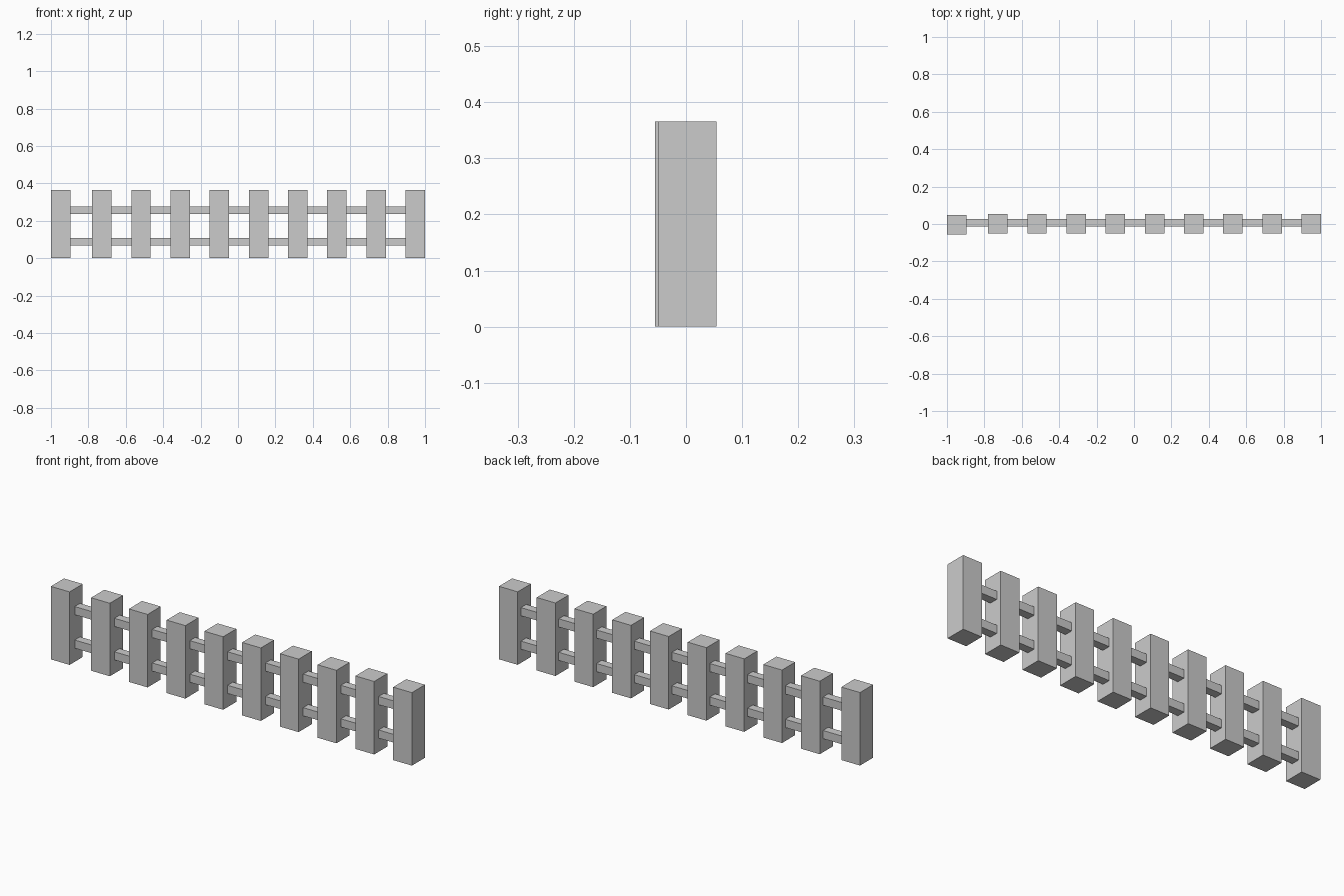
import bpy

if "Cube" in bpy.data.objects:
    bpy.data.objects.remove(bpy.data.objects["Cube"])


def box(name, x, y, z):
    """Axis-aligned box from (min, max) ranges."""
    bpy.ops.mesh.primitive_cube_add(
        size=1, location=[(r[0] + r[1]) / 2 for r in (x, y, z)])
    ob = bpy.context.object
    ob.name = name
    ob.scale = [r[1] - r[0] for r in (x, y, z)]
    bpy.ops.object.transform_apply(location=False, rotation=False, scale=True)
    return ob


HALF = 0.052      # half post width
HEIGHT = 0.366

# End post, slightly forward of the others
box("end_post", (-1.0, -1.0 + 2 * HALF), (-0.055, 0.049), (0, HEIGHT))

# Nine evenly spaced posts
for i in range(9):
    cx = 0.948 - i * 0.2095
    box(f"post_{i + 1}", (cx - HALF, cx + HALF), (-0.05, 0.054), (0, HEIGHT))

# Two square rails running through all posts
for name, z in (("lower_rail", 0.068), ("upper_rail", 0.236)):
    box(name, (-0.948, 0.948), (-0.014, 0.028), (z, z + 0.041))
